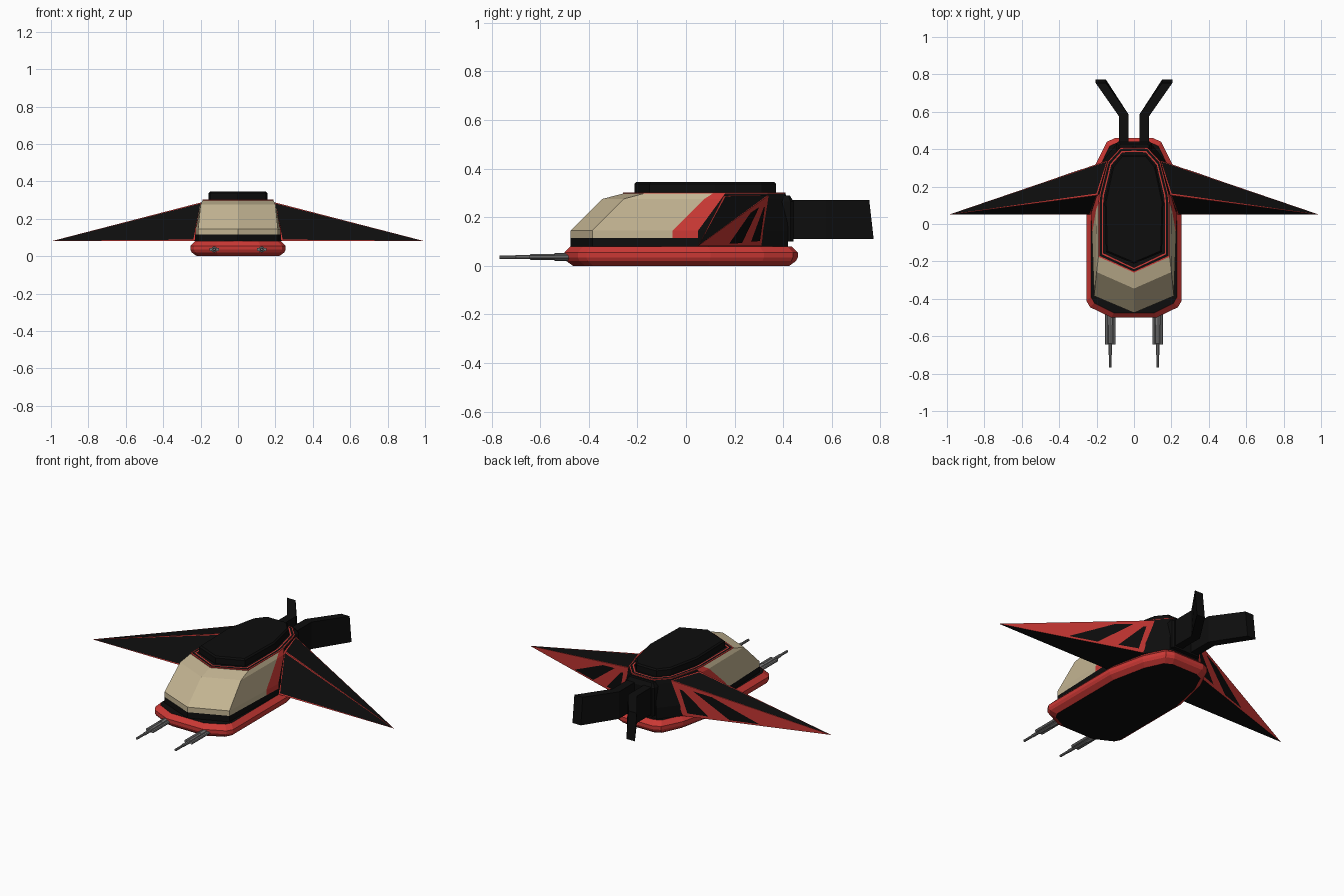
import bpy, bmesh, math
from mathutils import Vector

if "Cube" in bpy.data.objects:
    bpy.data.objects.remove(bpy.data.objects["Cube"])


def material(name, rgb):
    m = bpy.data.materials.new(name)
    m.diffuse_color = (*rgb, 1)
    m.use_nodes = True
    m.node_tree.nodes["Principled BSDF"].inputs["Base Color"].default_value = m.diffuse_color
    return m


BLACK, RED, BEIGE, GREY = range(4)
MATS = [material("black", (0.004, 0.004, 0.004)), material("red", (0.6, 0.04, 0.035)),
        material("beige", (0.55, 0.46, 0.29)), material("grey", (0.2, 0.2, 0.2))]


def finish(name, bm, mirror=False):
    me = bpy.data.meshes.new(name)
    bm.to_mesh(me)
    bm.free()
    for m in MATS:
        me.materials.append(m)
    ob = bpy.data.objects.new(name, me)
    bpy.context.collection.objects.link(ob)
    if mirror:
        ob.modifiers.new("mirror", "MIRROR").use_mirror_merge = False
    return ob


def ring(half, z, inset=0.0):
    """Closed symmetric outline from a half outline, shrunk by inset."""
    w = max(p[0] for p in half)
    lo, hi = half[0][1], half[-1][1]
    c, h = (lo + hi) / 2, (hi - lo) / 2
    pts = list(half) + [(-x, y) for x, y in half[-2:0:-1]]
    return [(x * (w - inset) / w, c + (y - c) * (h - inset) / h, z) for x, y in pts]


def loft(name, rings, color, cap0=BLACK, cap1=BLACK, mirror=False):
    """Skin a stack of rings; color(layer, column) picks the material."""
    bm = bmesh.new()
    vs = [[bm.verts.new(p) for p in r] for r in rings]
    n = len(vs[0])
    for j in range(len(vs) - 1):
        for i in range(n):
            k = (i + 1) % n
            f = bm.faces.new((vs[j][i], vs[j][k], vs[j + 1][k], vs[j + 1][i]))
            f.material_index = color(j, min(i, n - 1 - i))
    bm.faces.new(vs[0][::-1]).material_index = cap0
    bm.faces.new(vs[-1]).material_index = cap1
    bmesh.ops.recalc_face_normals(bm, faces=bm.faces)
    return finish(name, bm, mirror)


# Red bumper hull with black underside and deck
rim = [(0, -.5), (.12, -.5), (.235, -.445), (.255, -.41), (.255, .1),
       (.205, .32), (.145, .44), (.1, .46), (0, .46)]
loft("hull_rim", [ring(rim, z, d) for z, d in
                  ((0, .035), (.02, .007), (.035, 0), (.055, 0), (.08, .025))],
     lambda j, i: RED)

# Cabin: black skirt, beige canopy, red side stripe, black rear
low = [(0, -.475), (.213, -.385), (.225, -.055), (.23, .05), (.19, .31), (.1, .42), (0, .42)]
mid = [(0, -.345), (.2, -.257), (.203, .075), (.2, .145), (.15, .33), (.08, .41), (0, .412)]
top = [(0, -.26), (.19, -.175), (.19, .11), (.185, .16), (.14, .335), (.072, .408), (0, .41)]


def cabin_color(layer, col):
    if layer == 0 or col > 2:
        return BLACK
    return RED if col == 2 else BEIGE


loft("cabin", [ring(low, .08), ring(low, .115), ring(low, .145), ring(mid, .275), ring(top, .297)],
     cabin_color)

# Roof plate with two red outlines
loft("roof_plate", [ring(top, .296), ring(top, .302), ring(top, .302, .006),
                    ring(top, .302, .018), ring(top, .302, .025)],
     lambda j, i: BLACK if j == 2 else RED)

# Raised roof hatch
hatch = [(0, -.212), (.15, -.15), (.157, .12), (.115, .31), (.065, .37), (0, .37)]
loft("roof_hatch", [ring(hatch, .3), ring(hatch, .337), ring(hatch, .345, .008)],
     lambda j, i: BLACK)

# Wings: three-sided spikes, black panels with red edges, red rear face
A, B = Vector((.195, .155, .288)), Vector((.14, .34, .29))
C, D = Vector((.232, .05, .082)), Vector((.195, .31, .082))
T = Vector((.99, .05, .082))
bm = bmesh.new()
a, b, c, d, t = [bm.verts.new(p) for p in (A, B, C, D, T)]
front, upper = bm.faces.new((a, c, t)), bm.faces.new((a, t, b))
rear, under = bm.faces.new((b, t, d)), bm.faces.new((c, d, t))
root1, root2 = bm.faces.new((a, b, d)), bm.faces.new((a, d, c))
rear.material_index = RED
bmesh.ops.recalc_face_normals(bm, faces=bm.faces)
edge = bmesh.ops.inset_individual(bm, faces=[front, upper], thickness=.01)
for f in edge["faces"]:
    f.material_index = RED
out = (B - D).cross(T - D).normalized() * .002
for patch in (((.04, .1), (.04, .8), (.06, .8), (.18, .1)),
              ((.32, .08), (.13, .88), (.25, .88), (.52, .1))):
    pts = [D.lerp(B, h).lerp(T, s) + out for s, h in patch]
    bm.faces.new([bm.verts.new(p) for p in pts]).material_index = BLACK
finish("wings", bm, True)

# Rear fins, bent outward
fin = [(.03, .4), (.08, .4), (.08, .575), (.205, .772), (.15, .772), (.03, .587)]
loft("tail_fins", [[(x, y, .11) for x, y in fin],
                   [(x, y - (.018 if y > .7 else 0), .27) for x, y in fin]],
     lambda j, i: BLACK, mirror=True)

# Block the fins are mounted on
mount = [(0, .38), (.095, .38), (.095, .43), (.085, .442), (0, .442)]
loft("fin_mount", [ring(mount, .1), ring(mount, .265), ring(mount, .29, .015)],
     lambda j, i: BLACK)


# Twin stepped guns, each with two shorter side tubes
def tube(name, x, steps):
    rings = [[(x + r * math.cos(k * math.pi / 4), y, .036 + r * math.sin(k * math.pi / 4))
              for k in range(8)] for y, r in steps]
    loft(name, rings, lambda j, i: GREY, GREY, GREY, True)


tube("gun_barrels", .127, ((-.44, .017), (-.54, .017), (-.541, .012), (-.64, .012),
                           (-.641, .009), (-.70, .009), (-.701, .007), (-.767, .007)))
tube("gun_inner_tubes", .109, ((-.44, .009), (-.645, .009)))
tube("gun_outer_tubes", .145, ((-.44, .009), (-.645, .009)))
